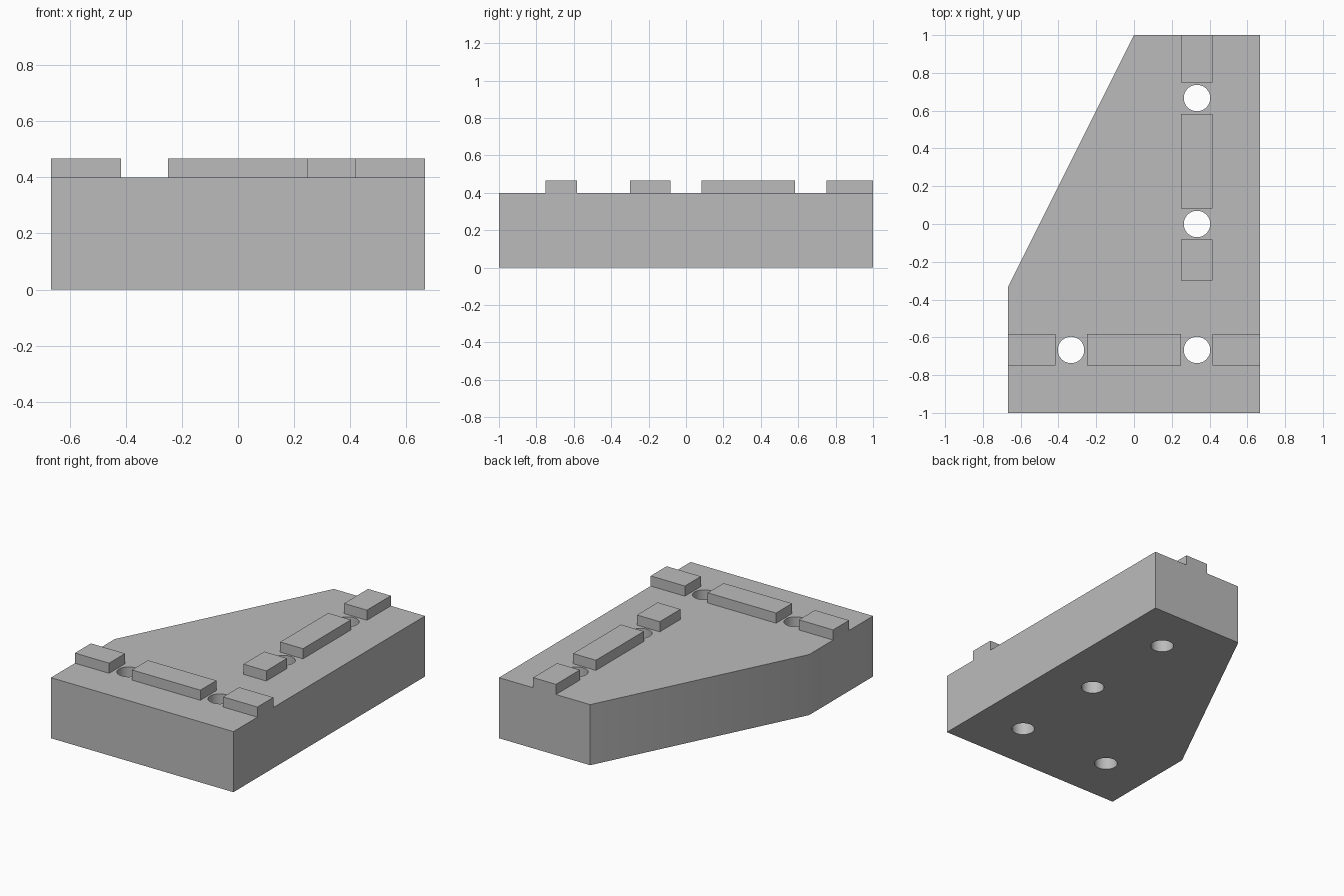
import bpy
import bmesh

cube = bpy.data.objects.get("Cube")
if cube:
    bpy.data.objects.remove(cube, do_unlink=True)

grey = bpy.data.materials.new("plain grey")
grey.use_nodes = True
GREY = (0.5, 0.5, 0.5, 1)
grey.diffuse_color = GREY
grey.node_tree.nodes["Principled BSDF"].inputs["Base Color"].default_value = GREY

U = 1 / 3           # layout module
TOP = 0.4           # top of the slab
RIB_HEIGHT = 0.067
HALF_RIB = U / 4
HOLE_RADIUS = 0.07


def add_prism(name, outline, z0, z1):
    """Extrude a flat outline from z0 to z1."""
    bm = bmesh.new()
    face = bm.faces.new([bm.verts.new((x, y, z0)) for x, y in outline])
    geom = bmesh.ops.extrude_face_region(bm, geom=[face])["geom"]
    verts = [v for v in geom if isinstance(v, bmesh.types.BMVert)]
    bmesh.ops.translate(bm, vec=(0, 0, z1 - z0), verts=verts)
    bmesh.ops.recalc_face_normals(bm, faces=bm.faces)
    mesh = bpy.data.meshes.new(name)
    bm.to_mesh(mesh)
    bm.free()
    mesh.materials.append(grey)
    obj = bpy.data.objects.new(name, mesh)
    bpy.context.collection.objects.link(obj)
    return obj


def add_rib(name, x0, x1, y0, y1):
    add_prism(name, [(x0, y0), (x1, y0), (x1, y1), (x0, y1)],
              TOP, TOP + RIB_HEIGHT)


# Slab with one slanted side
slab = add_prism("slab", [(-2 * U, -1), (2 * U, -1), (2 * U, 1), (0, 1),
                          (-2 * U, -U)], 0, TOP)

# Four round holes through the slab
bpy.ops.object.select_all(action='DESELECT')
for x, y in [(-U, -2 * U), (U, -2 * U), (U, 0), (U, 2 * U)]:
    bpy.ops.mesh.primitive_cylinder_add(vertices=48, radius=HOLE_RADIUS,
                                        depth=1, location=(x, y, TOP / 2))
    cutter = bpy.context.object
    cutter.name = "hole_cutter"
    cutter.hide_render = True
    cutter.data.materials.append(grey)
    cut = slab.modifiers.new("hole", 'BOOLEAN')
    cut.operation = 'DIFFERENCE'
    cut.solver = 'EXACT'
    cut.object = cutter
    bpy.context.view_layer.objects.active = slab
    bpy.ops.object.modifier_apply(modifier=cut.name)
    bpy.data.objects.remove(cutter, do_unlink=True)

bpy.ops.object.select_all(action='DESELECT')
slab.select_set(True)
bpy.context.view_layer.objects.active = slab
bpy.ops.object.shade_smooth_by_angle()

# Ribs across the front, with gaps at the holes
for name, x0, x1 in [("front_rib_right", -2 * U, -U - HALF_RIB),
                     ("front_rib_middle", -U + HALF_RIB, U - HALF_RIB),
                     ("front_rib_left", U + HALF_RIB, 2 * U)]:
    add_rib(name, x0, x1, -2 * U - HALF_RIB, -2 * U + HALF_RIB)

# Ribs running to the back, with gaps at the holes
for name, y0, y1 in [("long_rib_front", -0.3, -HALF_RIB),
                     ("long_rib_middle", HALF_RIB, 2 * U - HALF_RIB),
                     ("long_rib_back", 2 * U + HALF_RIB, 1)]:
    add_rib(name, U - HALF_RIB, U + HALF_RIB, y0, y1)
